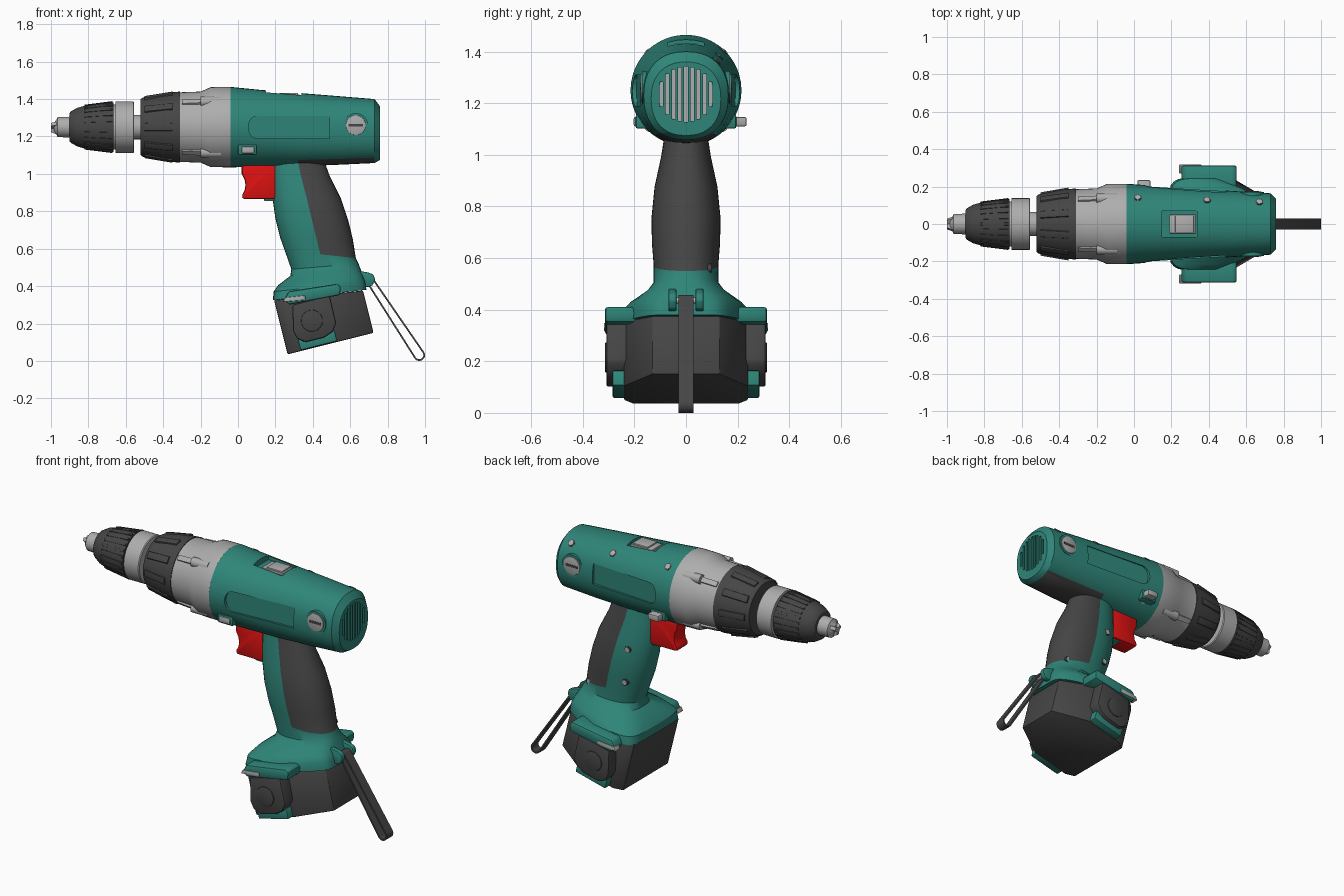
import bpy, bmesh
from math import sin, cos, pi, radians, sqrt, atan2, copysign
from mathutils import Vector

if "Cube" in bpy.data.objects:
    bpy.data.objects.remove(bpy.data.objects["Cube"])

def material(name, r, g, b):
    m = bpy.data.materials.new(name)
    m.diffuse_color = (r, g, b, 1)
    m.use_nodes = True
    m.node_tree.nodes["Principled BSDF"].inputs["Base Color"].default_value = m.diffuse_color
    return m

GREEN = material("green_plastic", 0.028, 0.235, 0.19)
DARK = material("dark_rubber", 0.06, 0.06, 0.06)
GREY = material("light_metal", 0.42, 0.42, 0.42)
RED = material("red_plastic", 0.75, 0.006, 0.006)
AXIS = 1.25   # height of the chuck axis

def build(name, solids, mats, bevel=0, wrap=False, pick=None):
    """Each solid is a list of rings of points, skinned and capped."""
    mats = mats if isinstance(mats, list) else [mats]
    bm = bmesh.new()
    for rings in solids:
        vs = [[bm.verts.new(p) for p in r] for r in rings]
        n = len(vs[0])
        for i in range(len(vs) if wrap else len(vs) - 1):
            a, b = vs[i], vs[(i + 1) % len(vs)]
            for j in range(n):
                f = bm.faces.new((a[j], a[(j + 1) % n], b[(j + 1) % n], b[j]))
                if pick and pick(i, j):
                    f.material_index = 1
        if not wrap:
            bm.faces.new(vs[0])
            bm.faces.new(vs[-1])
    bmesh.ops.recalc_face_normals(bm, faces=bm.faces)
    if bevel:
        sharp = [e for e in bm.edges if e.calc_face_angle(0) > 0.6]
        bmesh.ops.bevel(bm, geom=sharp, offset=bevel, segments=2, profile=0.5, affect='EDGES')
    me = bpy.data.meshes.new(name)
    bm.to_mesh(me)
    bm.free()
    for m in mats:
        me.materials.append(m)
    ob = bpy.data.objects.new(name, me)
    bpy.context.collection.objects.link(ob)
    return ob

def lathe(name, profile, m, n=48):
    return build(name, [[[(x, r * cos(2 * pi * k / n), AXIS + r * sin(2 * pi * k / n))
                          for k in range(n)] for x, r in profile]], m)

def prism(name, pts, y0, y1, m, bevel=0):
    return build(name, [[[(x, y, z) for x, z in pts] for y in (y0, y1)]], m, bevel)

def block(x0, x1, y0, y1, z0, z1):
    return [[(x, y, z) for x, y in ((x0, y0), (x1, y0), (x1, y1), (x0, y1))] for z in (z0, z1)]

def disc(a, b, r, n=24):
    """Rings of a cylinder from a to b."""
    a, b = Vector(a), Vector(b)
    q = (b - a).to_track_quat('Z', 'Y')
    return [[p + q @ Vector((r * cos(2 * pi * k / n), r * sin(2 * pi * k / n), 0))
             for k in range(n)] for p in (a, b)]

def bars(x0, r0, x1, r1, w, h, count, phase=0.0):
    """Raised ribs around the chuck axis."""
    out = []
    for k in range(count):
        a = 2 * pi * (k + phase) / count
        e, t = Vector((0, cos(a), sin(a))), Vector((0, -sin(a), cos(a)))
        out.append([[Vector((x, 0, AXIS)) + e * (r + dr) + t * dw
                     for dr, dw in ((-0.02, -w), (-0.02, w), (h, w * 0.8), (h, -w * 0.8))]
                    for x, r in ((x0, r0), (x1, r1))])
    return out

def section(f, r, w, n=2.0, taper=0.0, count=40):
    """Superellipse spanned between points f and r (x, z), half width w."""
    pts = []
    for k in range(count):
        a = 2 * pi * k / count
        s = copysign(abs(cos(a)) ** (2 / n), cos(a))
        y = w * copysign(abs(sin(a)) ** (2 / n), sin(a)) * (1 - taper * max(0, (s - 0.1) / 0.9))
        pts.append(((f[0] + r[0]) / 2 + s * (r[0] - f[0]) / 2, y,
                    (f[1] + r[1]) / 2 + s * (r[1] - f[1]) / 2))
    return pts

def cut(ob, cutter):
    cutter.hide_render = True
    mod = ob.modifiers.new("cut", 'BOOLEAN')
    mod.operation, mod.solver, mod.object = 'DIFFERENCE', 'EXACT', cutter
    bpy.context.view_layer.objects.active = ob
    bpy.ops.object.modifier_apply(modifier="cut")
    bpy.data.objects.remove(cutter)

# chuck and gear housing
build("chuck_jaws", bars(-1.0, 0.018, -0.95, 0.036, 0.012, 0.01, 3, 0.25), GREY)
lathe("chuck_nose", [(-0.985, 0.022), (-0.97, 0.04), (-0.965, 0.053), (-0.89, 0.056)], GREY)
lathe("chuck_sleeve", [(-0.9, 0.075), (-0.895, 0.083), (-0.86, 0.103), (-0.8, 0.12),
                       (-0.73, 0.13), (-0.665, 0.133)], DARK)
build("chuck_knurls", bars(-0.82, 0.114, -0.67, 0.133, 0.008, 0.006, 24), DARK)
lathe("chuck_ring", [(-0.665, 0.12), (-0.655, 0.12), (-0.655, 0.138), (-0.56, 0.138),
                     (-0.555, 0.133)], GREY)
lathe("spindle", [(-0.57, 0.065), (-0.5, 0.065)], GREY)
lathe("torque_collar", [(-0.52, 0.15), (-0.51, 0.158), (-0.49, 0.163), (-0.39, 0.183),
                        (-0.31, 0.19)], DARK)
build("torque_collar_ribs", bars(-0.5, 0.16, -0.35, 0.186, 0.024, 0.009, 10, 0.0), DARK, 0.003)
lathe("gear_housing", [(-0.312, 0.186), (-0.2, 0.19), (-0.145, 0.214), (-0.04, 0.215)], GREY)
bosses = bars(-0.3, 0.187, -0.1, 0.2, 0.018, 0.006, 4, 0.5)
for k in range(4):
    y, z = 0.192 * cos(pi / 4 + k * pi / 2), AXIS + 0.192 * sin(pi / 4 + k * pi / 2)
    bosses.append(disc((-0.2, y, z), (-0.09, y, z), 0.027))
build("housing_bosses", bosses, GREY)

# motor body: (x, top, bottom, half width, roundness), dark strip under the rear
BODY = [(-0.04, 1.465, 1.035, 0.215, 2), (0.12, 1.449, 1.037, 0.204, 2.1),
        (0.32, 1.433, 1.04, 0.189, 2.2), (0.52, 1.417, 1.048, 0.177, 2.3),
        (0.73, 1.4, 1.058, 0.164, 2.3), (0.76, 1.36, 1.075, 0.135, 2.3)]
body = build("motor_body", [[section((x, t), (x, b), w, n) for x, t, b, w, n in BODY]],
             [GREEN, DARK], pick=lambda i, j: 2 <= i <= 3 and (j < 4 or j >= 36))
end = [(0.1 - 0.045 * sin(pi * k / 8), 1.25 + 0.06 * cos(pi * k / 8)) for k in range(9)]
panel = end + [(0.49, 1.19), (0.49, 1.31)]
for s in (1, -1):   # side label recesses follow the body taper
    floor = [(x, s * (0.195 - 0.066 * x), z) for x, z in panel]
    cut(body, build("panel_cutter", [[floor, [(x, s * 0.4, z) for x, z in panel]]], GREEN))
cut(body, build("switch_cutter", [block(0.15, 0.34, -0.07, 0.07, 1.413, 1.6)], GREEN))
vents = []
for k in range(-4, 5):
    y = k * 0.024
    h = sqrt(0.107 ** 2 - y * y)
    vents.append(block(0.742, 0.8, y - 0.007, y + 0.007, 1.235 - h, 1.235 + h))
cut(body, build("vent_cutter", vents, GREEN))
build("vent_backing", [disc((0.7, 0, 1.235), (0.747, 0, 1.235), 0.108, 32)], GREY)
build("speed_switch", [block(0.19, 0.33, -0.05, 0.05, 1.40, 1.424),
                       block(0.22, 0.32, -0.045, 0.045, 1.42, 1.432)], GREY, 0.003)

# brush caps, direction button, trigger
for s, side in ((1, "left"), (-1, "right")):
    build(side + "_cap_rim", [disc((0.63, s * 0.1, 1.26), (0.63, s * 0.171, 1.26), 0.065, 32)], GREEN)
    build(side + "_brush_cap", [disc((0.63, s * 0.1, 1.26), (0.63, s * 0.175, 1.26), 0.053, 32)],
          GREY, 0.003)
    build(side + "_cap_slot", [block(0.592, 0.668, s * 0.15, s * 0.177, 1.253, 1.267)], DARK)
build("direction_button_frame", [block(0, 0.1, -0.195, 0.195, 1.102, 1.156)], GREEN, 0.008)
build("direction_button", [block(0.018, 0.088, -0.203, 0.235, 1.11, 1.147)], GREY, 0.008)
prism("trigger", [(0.02, 1.06), (0.02, 1.0), (0.035, 0.97), (0.04, 0.94), (0.035, 0.91),
                  (0.02, 0.885), (0.025, 0.865), (0.2, 0.865), (0.2, 1.06)], -0.055, 0.055, RED, 0.012)
prism("trigger_stop", [(0.14, 0.855), (0.26, 0.855), (0.26, 0.872), (0.14, 0.872)],
      -0.04, 0.04, GREEN, 0.004)

# handle flaring into the battery foot: front point, rear point, half width, roundness, taper
HANDLE = [((0.18, 1.1), (0.45, 1.1), 0.08, 2.2, 0), ((0.18, 1.0), (0.49, 0.99), 0.096, 2.2, 0),
          ((0.183, 0.88), (0.55, 0.87), 0.122, 2.2, 0), ((0.2, 0.76), (0.59, 0.75), 0.134, 2.2, 0),
          ((0.225, 0.66), (0.614, 0.65), 0.132, 2.2, 0), ((0.25, 0.59), (0.63, 0.55), 0.125, 2.2, 0),
          ((0.285, 0.49), (0.645, 0.52), 0.125, 2.3, 0), ((0.28, 0.455), (0.655, 0.492), 0.15, 2.7, 0.1),
          ((0.215, 0.405), (0.67, 0.455), 0.215, 4, 0.3), ((0.19, 0.37), (0.68, 0.425), 0.244, 6, 0.4),
          ((0.187, 0.325), (0.687, 0.38), 0.248, 7, 0.43)]
build("handle", [[section(*h) for h in HANDLE]], [GREEN, DARK],
      pick=lambda i, j: i < 5 and (j < 10 or j >= 30))

# battery in its tilted frame
TILT = radians(14)
def tilted(u, v):
    return 0.265 + u * cos(TILT) - v * sin(TILT), 0.035 + u * sin(TILT) + v * cos(TILT)

half = [(0, 0.21), (0.05, 0.24), (0.28, 0.24), (0.474, 0.13)]
plan = half + [(u, -y) for u, y in reversed(half)]
rings = []
for top in (0, 1):
    rings.append([(tilted(u, top * (0.3 - 0.14 * u))[0], y, tilted(u, top * (0.3 - 0.14 * u))[1])
                  for u, y in plan])
build("battery", [rings], DARK, 0.008)

# battery latches on both sides
for s, side in ((1, "left"), (-1, "right")):
    prism(side + "_latch_ledge", [(0.25, 0.335), (0.27, 0.372), (0.53, 0.412), (0.55, 0.4),
                                  (0.546, 0.352), (0.27, 0.3)], s * 0.18, s * 0.314, GREEN, 0.012)
    prism(side + "_latch_spring", [(0.24, 0.315), (0.25, 0.338), (0.36, 0.35), (0.36, 0.325)],
          s * 0.27, s * 0.318, GREY, 0.004)
    prism(side + "_latch", [(0.29, 0.3), (0.49, 0.35), (0.525, 0.2), (0.505, 0.155), (0.46, 0.125),
                            (0.36, 0.1), (0.315, 0.12), (0.295, 0.16)], s * 0.2, s * 0.309, DARK, 0.01)
    build(side + "_latch_button", [disc((0.395, s * 0.25, 0.215), (0.395, s * 0.314, 0.215), 0.058)],
          DARK, 0.004)
    prism(side + "_latch_foot", [(0.335, 0.057), (0.53, 0.106), (0.515, 0.165), (0.32, 0.115)],
          s * 0.18, s * 0.284, GREEN, 0.006)
    # strap lugs
    prism(side + "_strap_lug", [(0.6, 0.49), (0.7, 0.472), (0.725, 0.46), (0.733, 0.435),
                                (0.72, 0.405), (0.7, 0.395), (0.6, 0.4)], s * 0.037, s * 0.068, GREEN, 0.005)

# wrist strap loop
A, B = Vector((0.702, 0.435)), Vector((0.969, 0.031))
ang = atan2(B.y - A.y, B.x - A.x)
path = []
for c, r, start in ((B, 0.031, ang - pi / 2), (A, 0.022, ang + pi / 2)):
    for k in range(13):
        path.append((c, r, start + pi * k / 12))
build("strap", [[[(c.x + (r - d) * cos(a), y, c.y + (r - d) * sin(a))
                  for d, y in ((0, -0.03), (0, 0.03), (0.009, 0.03), (0.009, -0.03))]
                 for c, r, a in path]], DARK, wrap=True)
build("strap_pin", [disc((0.702, -0.06, 0.435), (0.702, 0.06, 0.435), 0.012)], GREY)

# case screws on the left side only
sockets, screws = [], []
for x, a, r in ((0.02, 48, 0.21), (0.39, 48, 0.191), (0.67, 48, 0.177), (0.06, -42, 0.209), (0.39, -38, 0.19)):
    e = Vector((0, cos(radians(a)), sin(radians(a))))
    c = Vector((x, 0, 1.25 - 0.025 * max(x, 0)))
    sockets.append(disc(c + e * 0.1, c + e * (r + 0.002), 0.021))
    screws.append(disc(c + e * 0.1, c + e * (r + 0.004), 0.015))
for x, z, y in ((0.3, 0.83, 0.12), (0.32, 0.63, 0.118), (0.57, 0.56, 0.094)):
    sockets.append(disc((x, 0.05, z), (x, y + 0.002, z), 0.019))
    screws.append(disc((x, 0.05, z), (x, y + 0.004, z), 0.014))
build("screw_sockets", sockets, DARK)
build("screws", screws, GREY)

bpy.ops.object.select_all(action='SELECT')
bpy.context.view_layer.objects.active = body
bpy.ops.object.shade_smooth_by_angle(angle=radians(30))
